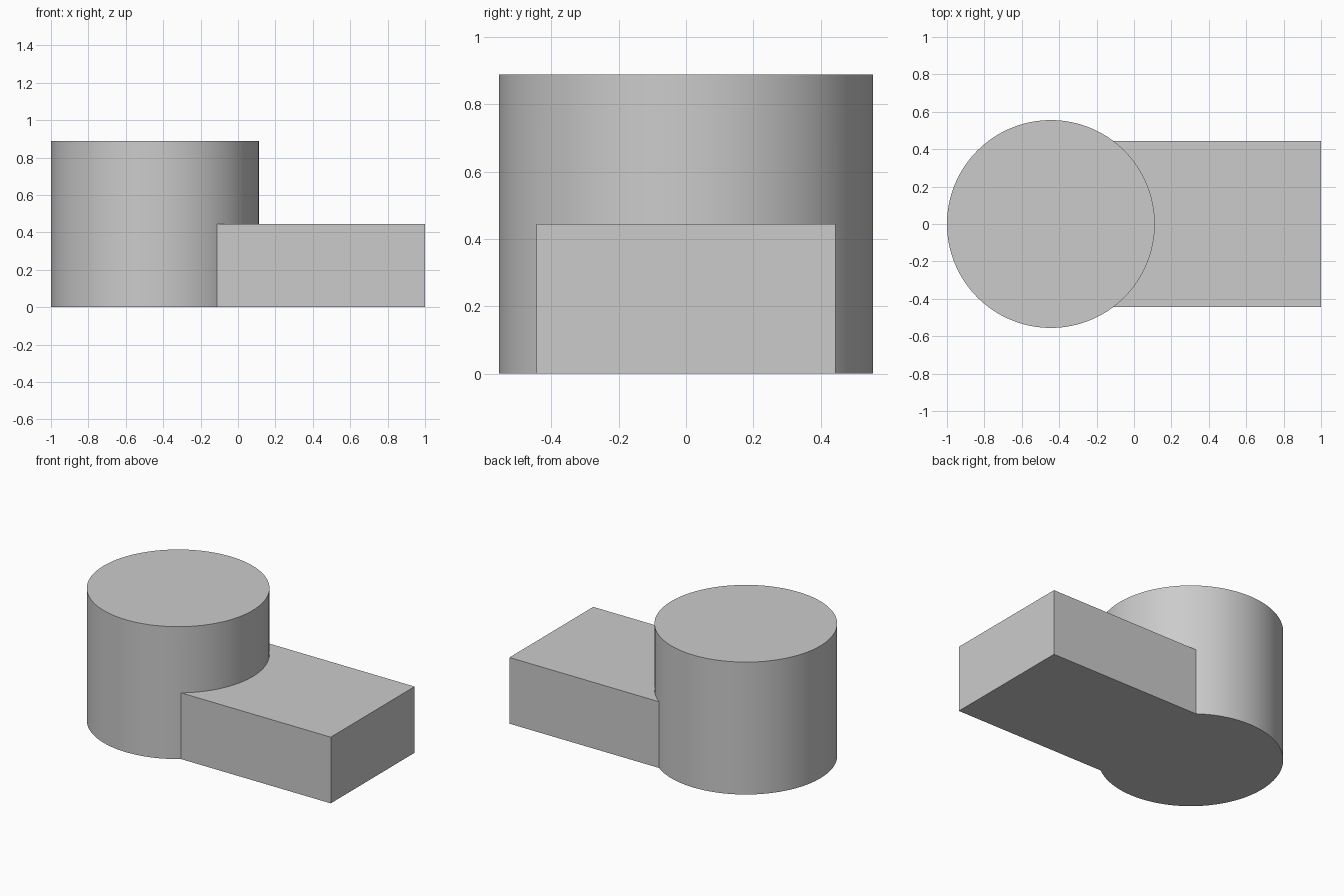
import bpy
import math

cube = bpy.data.objects.get("Cube")
if cube:
    bpy.data.objects.remove(cube, do_unlink=True)

U = 1 / 9  # base module

grey = bpy.data.materials.new("light_grey")
grey.use_nodes = True
colour = (0.6, 0.6, 0.6, 1)
grey.diffuse_color = colour
grey.node_tree.nodes["Principled BSDF"].inputs["Base Color"].default_value = colour

# Rectangular arm, its inner end buried at the drum's axis
left, right = -4 * U, 1
bpy.ops.mesh.primitive_cube_add(size=1, location=((left + right) / 2, 0, 2 * U))
arm = bpy.context.object
arm.name = "flat_arm"
arm.scale = (right - left, 8 * U, 4 * U)
bpy.ops.object.transform_apply(location=True, rotation=False, scale=True)
arm.data.materials.append(grey)

# Round drum
bpy.ops.mesh.primitive_cylinder_add(vertices=128, radius=5 * U, depth=8 * U,
                                    location=(left, 0, 4 * U))
drum = bpy.context.object
drum.name = "drum_with_arm"
drum.data.materials.append(grey)

# Join both into one solid
union = drum.modifiers.new("join_arm", 'BOOLEAN')
union.operation = 'UNION'
union.solver = 'EXACT'
union.object = arm
bpy.ops.object.modifier_apply(modifier=union.name)
bpy.data.objects.remove(arm, do_unlink=True)

bpy.ops.object.shade_smooth_by_angle(angle=math.radians(30))
